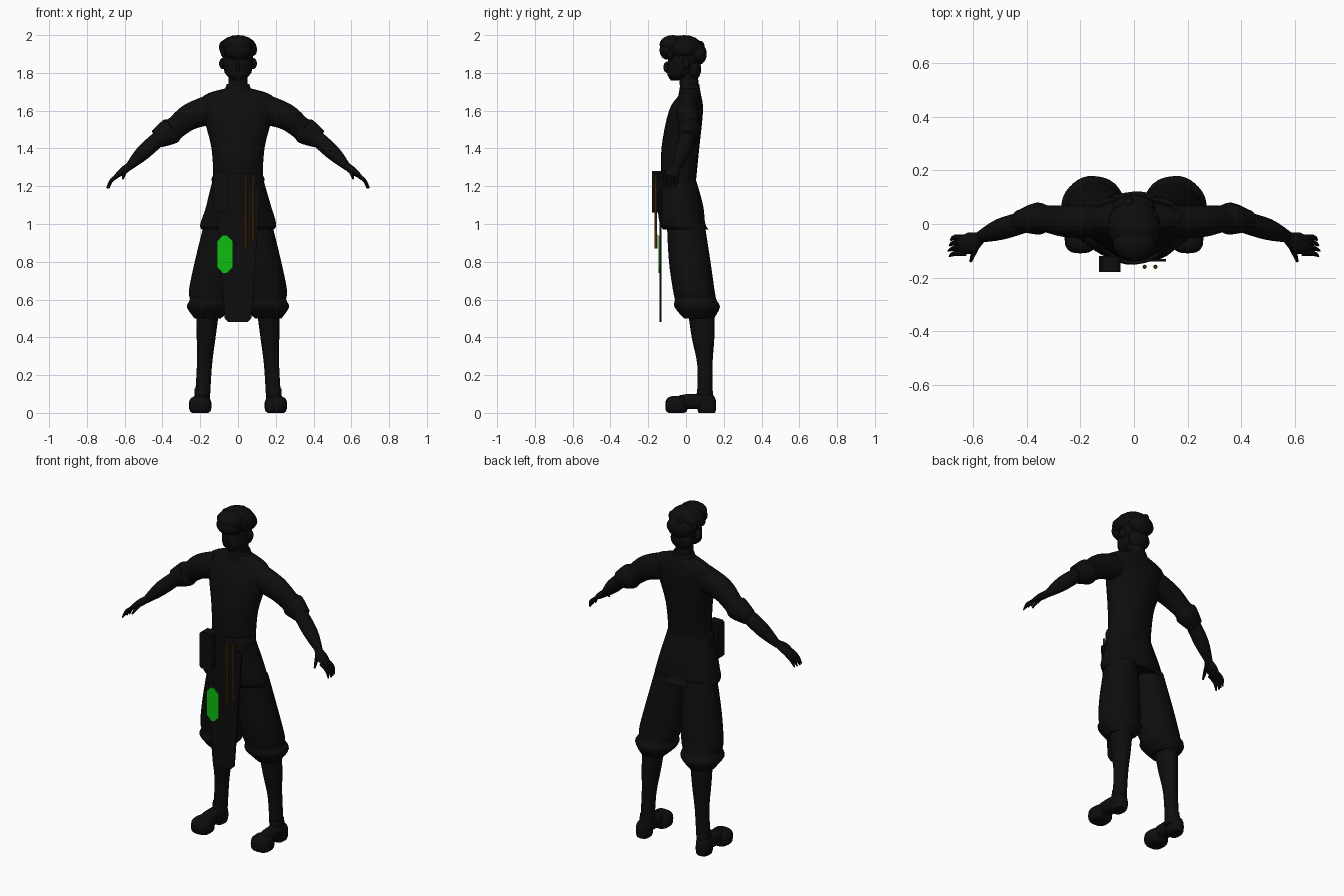
import bpy, bmesh, math
from mathutils import Vector

cube = bpy.data.objects.get("Cube")
if cube:
    bpy.data.objects.remove(cube)


def material(name, colour):
    made = bpy.data.materials.new(name)
    made.use_nodes = True
    made.diffuse_color = colour
    made.node_tree.nodes["Principled BSDF"].inputs["Base Color"].default_value = colour
    return made


black = material("black", (.004, .004, .004, 1))
green = material("green", (.005, .5, .005, 1))
brown = material("brown", (.14, .045, .002, 1))


def finish(bm, name, paint=black, mirror=False):
    """Turn the mesh data into a smooth-shaded object, mirrored across x if asked."""
    bmesh.ops.recalc_face_normals(bm, faces=bm.faces)
    mesh = bpy.data.meshes.new(name)
    bm.to_mesh(mesh)
    bm.free()
    mesh.materials.append(paint)
    part = bpy.data.objects.new(name, mesh)
    bpy.context.collection.objects.link(part)
    bpy.ops.object.select_all(action='DESELECT')
    part.select_set(True)
    bpy.context.view_layer.objects.active = part
    bpy.ops.object.shade_smooth_by_angle(angle=math.radians(40))
    if mirror:
        part.modifiers.new("Mirror", 'MIRROR').use_mirror_merge = False


def smooth_rings(keys, steps=4):
    """Fill in rings between the key rings along a flowing curve."""
    keys = [Vector(key) for key in keys]
    padded = [keys[0]] + keys + [keys[-1]]
    rings = []
    for before, start, end, after in zip(padded, padded[1:], padded[2:], padded[3:]):
        for step in range(steps):
            t = step / steps
            pull_in, pull_out = (end - before) / 2, (after - start) / 2
            rings.append(start + pull_in * t + (3 * (end - start) - 2 * pull_in - pull_out) * t ** 2
                         + (2 * (start - end) + pull_in + pull_out) * t ** 3)
    return rings + [keys[-1]]


def loft(name, keys, sides=24, flat=False, folds=0, paint=black, mirror=False):
    """Skin rings of x, y, z, width, depth; rings lie flat or face along the path."""
    bm = bmesh.new()
    rings = smooth_rings(keys)
    centres = [Vector(ring[:3]) for ring in rings]
    loops = []
    for i, ring in enumerate(rings):
        across, over = Vector((1, 0, 0)), Vector((0, 1, 0))
        if not flat:
            path = centres[min(i + 1, len(centres) - 1)] - centres[max(i - 1, 0)]
            path.normalize()
            across = (over - path * path.y).normalized()
            over = path.cross(across)
        loop = []
        for side in range(sides):
            angle = math.tau * side / sides
            swell = 1 + folds * math.sin(7 * angle + i / 3)
            offset = across * math.cos(angle) * ring[3] + over * math.sin(angle) * ring[4]
            loop.append(bm.verts.new(centres[i] + offset * swell))
        loops.append(loop)
    for low, high in zip(loops, loops[1:]):
        for side in range(sides):
            following = (side + 1) % sides
            bm.faces.new((low[side], low[following], high[following], high[side]))
    bm.faces.new(loops[0])
    bm.faces.new(loops[-1])
    finish(bm, name, paint, mirror)


def column(name, keys, lean=(0, 0), **options):
    """Upright loft from keys of z, y, width, depth, with x running evenly between the lean ends."""
    top, bottom = keys[0][0], keys[-1][0]
    rings = []
    for z, y, width, depth in keys:
        share = (z - top) / (bottom - top)
        rings.append((lean[0] + (lean[1] - lean[0]) * share, y, z, width, depth))
    loft(name, rings, flat=True, **options)


def blobs(name, pieces, mirror=False, boxy=1.0):
    """Group of ellipsoids, kept above the ground; boxy under one squares them up."""
    bm = bmesh.new()
    for centre, size in pieces:
        ball = bmesh.ops.create_uvsphere(bm, u_segments=16, v_segments=10, radius=1)
        for vert in ball["verts"]:
            shaped = [math.copysign(abs(c) ** boxy, c) * s for c, s in zip(vert.co, size)]
            vert.co = Vector(centre) + Vector(shaped)
            vert.co.z = max(0, vert.co.z)
    finish(bm, name, mirror=mirror)


def plate(name, x, front, thickness, top, bottom, half_top, half_bottom, cut, paint=black):
    """Upright slab with cut corners and a straight taper."""
    bm = bmesh.new()
    outline = []
    for z, half, inward in ((top, half_top, -cut), (bottom, half_bottom, cut)):
        edge = [(-half, z + inward), (cut - half, z), (half - cut, z), (half, z + inward)]
        outline += edge if z == top else edge[::-1]
    face = bm.faces.new([bm.verts.new((x + across, front, z)) for across, z in outline])
    extruded = bmesh.ops.extrude_face_region(bm, geom=[face])["geom"]
    back = [item for item in extruded if isinstance(item, bmesh.types.BMVert)]
    bmesh.ops.translate(bm, vec=(0, thickness, 0), verts=back)
    finish(bm, name, paint)


# Torso, neck and head
column("torso", [(1.2, -.04, .13, .09), (1.4, -.03, .14, .1), (1.6, 0, .19, .09),
                 (1.68, .02, .18, .06), (1.72, .02, .06, .05)])
column("collar", [(1.68, .02, .08, .06), (1.74, .02, .06, .05)])
column("neck", [(1.7, .02, .05, .05), (1.82, .01, .05, .05)])
column("head", [(1.76, -.06, .02, .02), (1.8, -.03, .07, .07), (1.9, 0, .08, .09), (1.96, 0, .06, .07)])
blobs("nose", [((0, -.1, 1.83), (.01, .02, .03))])
blobs("ear", [((.08, 0, 1.85), (.02, .02, .03))], mirror=True)

# Hair: crown, fringe, rolled back, nape and a ring of tufts
hair = [((0, -.01, 1.93), (.1, .1, .07)), ((0, -.07, 1.95), (.08, .07, .05)),
        ((0, -.1, 1.92), (.07, .04, .05)), ((0, .06, 1.9), (.08, .05, .06)),
        ((0, .04, 1.82), (.07, .04, .06))]
tufts = 14
for tuft in range(tufts):
    turn = math.tau * tuft / tufts
    height = 1.92 + .02 * math.sin(2 * tuft)
    hair.append(((.08 * math.cos(turn), .09 * math.sin(turn) - .01, height), (.02, .02, .03)))
blobs("hair", hair)

# Arms: sleeve with a rolled cuff, forearm, hand and fingers
loft("sleeve", [(.13, .01, 1.61, .06, .08), (.25, .01, 1.57, .06, .07), (.33, .02, 1.51, .05, .06),
                (.36, .02, 1.49, .06, .07), (.43, .01, 1.45, .04, .05)], mirror=True)
loft("forearm", [(.4, .01, 1.47, .04, .04), (.5, -.02, 1.38, .04, .04), (.58, -.05, 1.3, .02, .02)],
     mirror=True)
loft("hand", [(.57, -.05, 1.31, .02, .02), (.61, -.07, 1.28, .04, .02), (.65, -.08, 1.25, .03, .01)],
     mirror=True)
for place, finger in enumerate(("little", "ring", "middle", "index")):
    y = -.05 - .02 * place
    reach = .694 - .005 * abs(place - 2)
    loft(finger + "_finger", [(.63, y, 1.26, .01, .01), (.67, y, 1.23, .01, .01),
                              (reach, y - .01, 1.19, .004, .004)], sides=8, mirror=True)
loft("thumb", [(.58, -.07, 1.3, .01, .01), (.6, -.11, 1.27, .01, .01), (.61, -.14, 1.24, .005, .005)],
     sides=8, mirror=True)

# Belted tunic skirt
column("sash", [(1.27, -.05, .12, .1), (1.24, -.05, .14, .1), (1.2, -.05, .13, .1)])
column("skirt", [(1.25, -.05, .13, .1), (1.1, -.03, .17, .12), (1, -.02, .2, .12), (.97, 0, .19, .12)],
       sides=36, folds=.02)

# Baggy trousers gathered below the knee
column("trouser_leg", [(1, 0, .09, .1), (.8, .02, .11, .11), (.65, .04, .12, .11), (.6, .05, .11, .11),
                       (.56, .06, .12, .12), (.5, .07, .07, .08)],
       lean=(.09, .16), sides=36, folds=.01, mirror=True)

# Lower legs, boot cuffs and shoes
column("lower_leg", [(.54, .08, .06, .07), (.4, .09, .05, .06), (.25, .1, .04, .04), (.05, .1, .04, .04)],
       lean=(.16, .19), mirror=True)
column("boot_cuff", [(.13, .1, .04, .04), (.05, .1, .04, .05)], lean=(.19, .19), mirror=True)
blobs("shoe", [((.2, -.05, .04), (.06, .06, .05)), ((.2, .04, .06), (.04, .1, .04)),
               ((.2, .11, .04), (.04, .05, .06))], mirror=True, boxy=.7)

# Front cloth, pouch, green patch and hanging cords
plate("front_panel", x=0, front=-.14, thickness=.01, top=1.2, bottom=.48,
      half_top=.12, half_bottom=.07, cut=.02)
plate("pouch", x=-.09, front=-.18, thickness=.06, top=1.28, bottom=1.06,
      half_top=.04, half_bottom=.04, cut=.01)
plate("green_patch", x=-.07, front=-.145, thickness=.005, top=.94, bottom=.74,
      half_top=.04, half_bottom=.04, cut=.03, paint=green)
for name, x, bottom in (("inner_cord", .04, .87), ("outer_cord", .08, .91)):
    column(name, [(1.25, -.16, .006, .006), (bottom, -.16, .008, .008)], lean=(x, x), sides=8, paint=brown)
